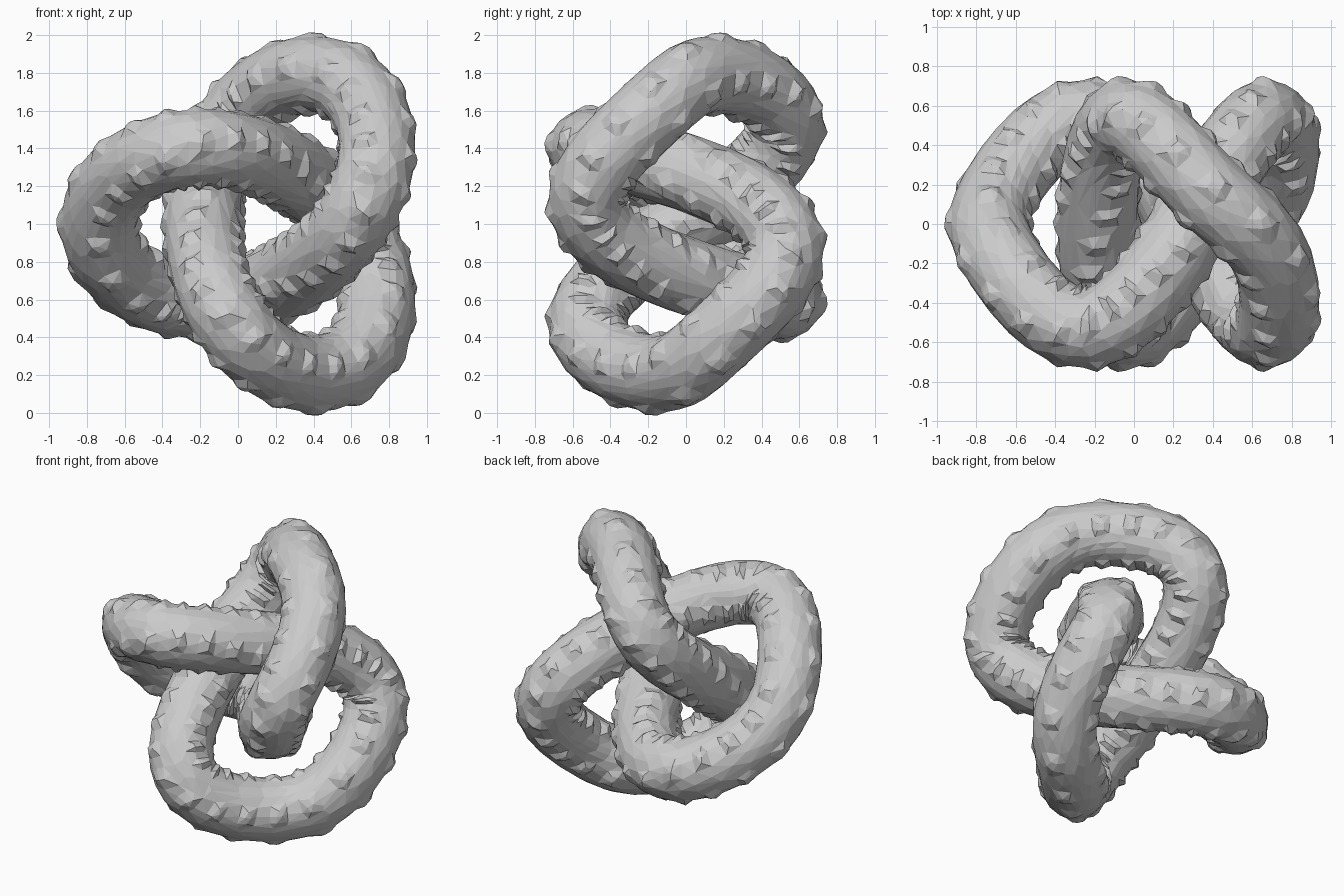
import bpy, bmesh
from math import sin, cos, tau
from mathutils import Vector

if "Cube" in bpy.data.objects:
    bpy.data.objects.remove(bpy.data.objects["Cube"])

MAJOR, MINOR = 0.59, 0.275             # the two turning radii of the knot
DEPTH, CX = 0.477, 0.13                # front-to-back swing, x offset
R, BUMP = 0.202, 0.026                 # tube radius, wart height
SEG, SIDES = 420, 32                   # steps along and around the tube
WARTS, ROWS = 60, 4                    # warts along the tube, rows around it


def path(t):
    return Vector((CX + MINOR * cos(t) - MAJOR * cos(2 * t),
                   DEPTH * (sin(3 * t) + 0.25 * sin(6 * t)),
                   1 + MINOR * sin(t) + MAJOR * sin(2 * t)))


# Sweep a warty ring along the trefoil path
bm = bmesh.new()
rings = []
for i in range(SEG):
    t = tau * i / SEG
    p = path(t)
    tangent = (path(t + 0.001) - path(t - 0.001)).normalized()
    out = p - Vector((CX, 0, 1))
    out.y = 0
    out = (out - tangent * out.dot(tangent)).normalized()
    side = tangent.cross(out)
    along = max(0, cos(WARTS * t + 10 * sin(3 * t)))   # warts crowd near the middle
    ring = []
    for j in range(SIDES):
        a = tau * j / SIDES
        r = R + BUMP * (max(0, cos(ROWS * a)) * along) ** 0.7
        ring.append(bm.verts.new(p + out * (r * cos(a)) + side * (r * sin(a))))
    rings.append(ring)

for i in range(SEG):
    a, b = rings[i], rings[(i + 1) % SEG]
    for j in range(SIDES):
        k = (j + 1) % SIDES
        bm.faces.new((a[j], a[k], b[k], b[j]))
bmesh.ops.recalc_face_normals(bm, faces=bm.faces)

mesh = bpy.data.meshes.new("knot_tube")
bm.to_mesh(mesh)
bm.free()
knot = bpy.data.objects.new("knot_tube", mesh)
bpy.context.collection.objects.link(knot)

# Coarse faceted look
dec = knot.modifiers.new("facets", 'DECIMATE')
dec.ratio = 0.22
